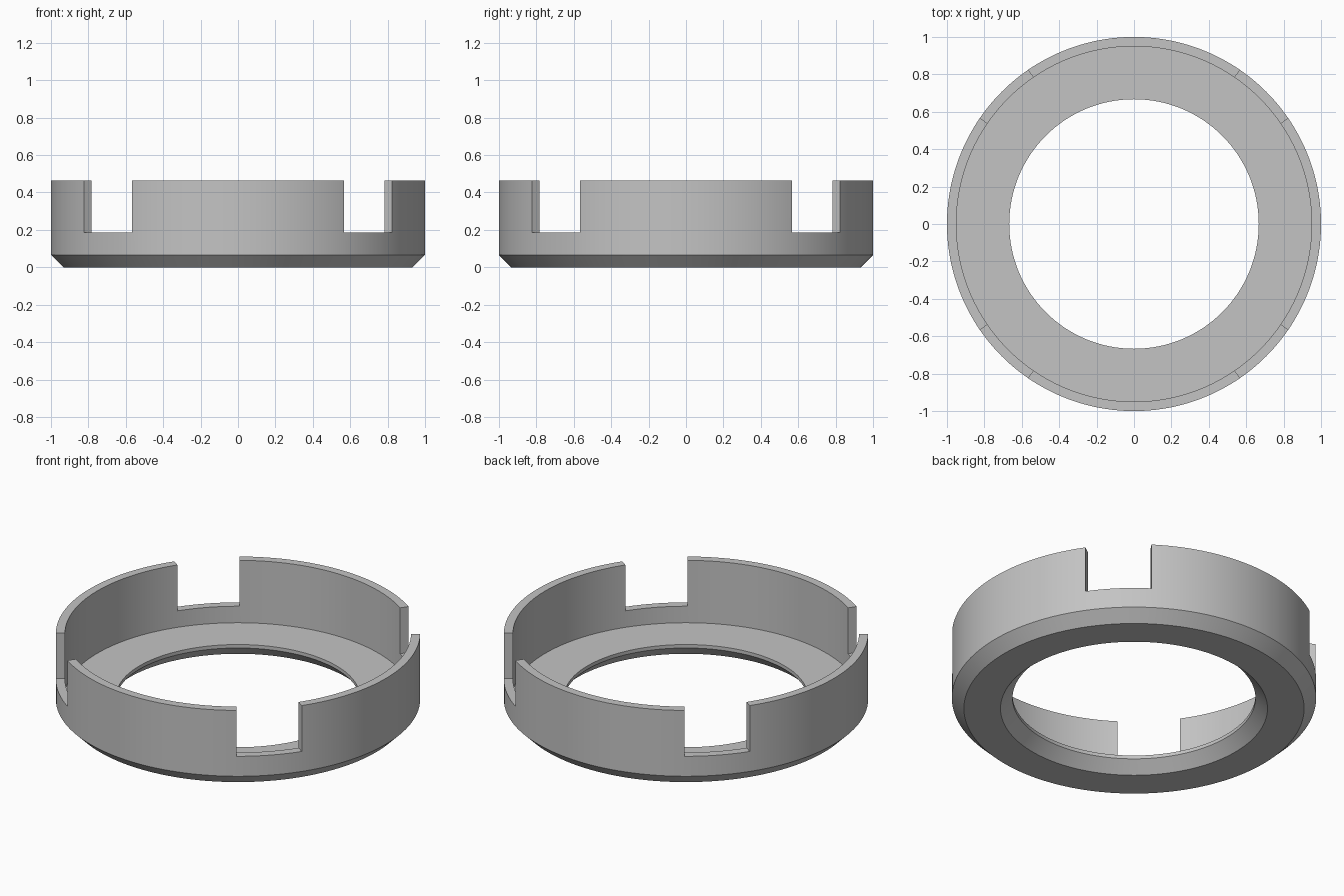
import bpy, bmesh
from math import sin, cos, radians

cube = bpy.data.objects.get("Cube")
if cube:
    bpy.data.objects.remove(cube, do_unlink=True)

# Plain grey material
grey = bpy.data.materials.new("plain_grey")
grey.use_nodes = True
colour = (0.55, 0.55, 0.55, 1)
grey.diffuse_color = colour
grey.node_tree.nodes["Principled BSDF"].inputs["Base Color"].default_value = colour

# Main dimensions
STEPS = 240
OUTER, INNER, HOLE, BEVEL = 1.0, 0.95, 0.667, 0.066
FLOOR, SILL, TOP = 0.087, 0.187, 0.465
NOTCH_START, NOTCH_END = 34.5, 55.5

# Cross-section as (radius, height), going round the solid
section = [
    (HOLE + BEVEL, 0), (OUTER - BEVEL, 0), (OUTER, BEVEL),
    (OUTER, SILL), (OUTER, TOP), (INNER, TOP), (INNER, SILL),
    (INNER, FLOOR), (HOLE, FLOOR), (HOLE, BEVEL),
]
WALL = [3, 4, 5, 6]     # section points that bound the upper wall


def in_notch(step):
    """True when the middle of this slice lies in one of the four notches."""
    angle = ((step + 0.5) * 360 / STEPS) % 90
    return NOTCH_START < angle < NOTCH_END


bm = bmesh.new()
rings = []
for i in range(STEPS):
    a = radians(i * 360 / STEPS)
    rings.append([None if (p in (4, 5) and in_notch(i) and in_notch(i - 1))
                  else bm.verts.new((r * cos(a), r * sin(a), z))
                  for p, (r, z) in enumerate(section)])

for i in range(STEPS):
    here, there = rings[i], rings[(i + 1) % STEPS]
    edges = [(p, (p + 1) % len(section)) for p in range(len(section))]
    if in_notch(i):
        # Wall removed, sill left across the notch
        edges = [e for e in edges if not (e[0] in WALL and e[1] in WALL)]
        edges.append((WALL[0], WALL[-1]))
    for p, q in edges:
        bm.faces.new((here[p], there[p], there[q], here[q]))
    # Upright cheeks at both ends of each notch
    if in_notch(i) != in_notch(i - 1):
        bm.faces.new([here[p] for p in WALL])

bmesh.ops.recalc_face_normals(bm, faces=bm.faces)
mesh = bpy.data.meshes.new("notched_ring")
bm.to_mesh(mesh)
bm.free()
mesh.materials.append(grey)

ring = bpy.data.objects.new("notched_ring", mesh)
bpy.context.collection.objects.link(ring)
bpy.ops.object.select_all(action='DESELECT')
ring.select_set(True)
bpy.context.view_layer.objects.active = ring
bpy.ops.object.shade_smooth_by_angle(angle=radians(30))
